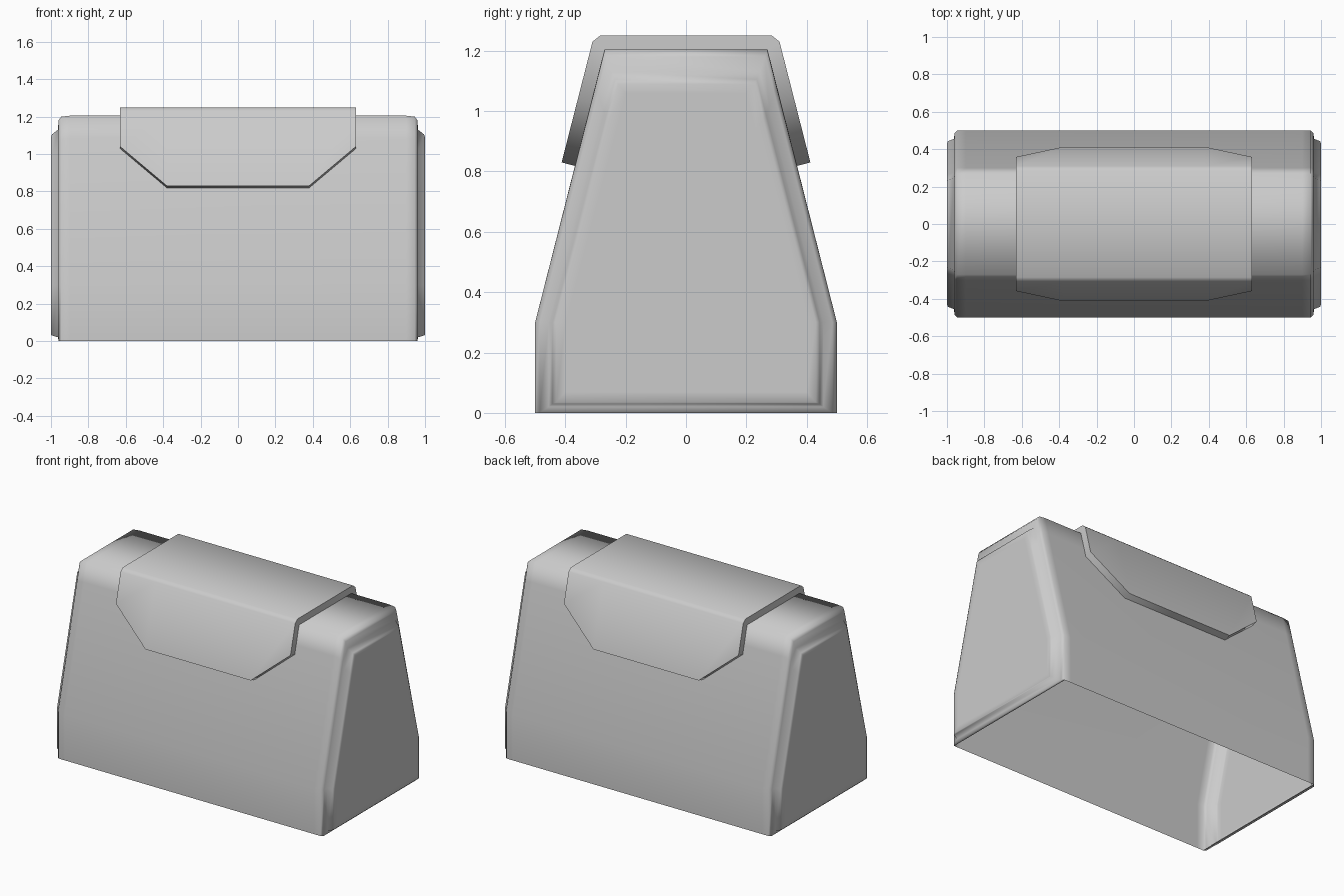
import bpy, bmesh

if "Cube" in bpy.data.objects:
    bpy.data.objects.remove(bpy.data.objects["Cube"])


def finish(name, bm, angle):
    mesh = bpy.data.meshes.new(name)
    bm.to_mesh(mesh)
    bm.free()
    ob = bpy.data.objects.new(name, mesh)
    bpy.context.collection.objects.link(ob)
    bpy.ops.object.select_all(action='DESELECT')
    ob.select_set(True)
    bpy.context.view_layer.objects.active = ob
    bpy.ops.object.shade_smooth_by_angle(angle=angle)
    return ob


def section(base, top, z0, z1):
    # tapered cross-section, open at the bottom, from front foot to back foot
    mid = top + 0.12 * (base - top) / (z1 - 0.3)
    half = [(-base, z0), (-base, 0.3), (-mid, z1 - 0.12), (-top, z1)]
    return half + [(-y, z) for y, z in reversed(half)]


# Cover shell: rings along x, stepping in to a raised panel at each end
steps = [
    (0.90, section(0.50, 0.27, 0.0, 1.205)),
    (0.945, section(0.50, 0.27, 0.0, 1.20)),
    (0.96, section(0.485, 0.262, 0.0, 1.18)),
    (0.962, section(0.455, 0.245, 0.02, 1.13)),
    (0.995, section(0.443, 0.235, 0.03, 1.105)),
    (1.00, section(0.43, 0.225, 0.035, 1.09)),
    (1.00, section(0.40, 0.20, 0.07, 1.06)),
]
rings = [(-x, s) for x, s in reversed(steps)] + steps
bm = bmesh.new()
loops = [[bm.verts.new((x, y, z)) for y, z in s] for x, s in rings]
last = len(loops) - 1
for k in range(last):
    a, b = loops[k], loops[k + 1]
    for i in range(len(a) - 1):
        bm.faces.new((a[i], b[i], b[i + 1], a[i + 1]))
    if k < 5 or k > last - 6:          # underside of the end panels
        bm.faces.new((a[-1], b[-1], b[0], a[0]))
bm.faces.new(loops[0])
bm.faces.new(list(reversed(loops[-1])))
finish("cover_shell", bm, 1.5)

# Saddle pad draped over the top, with cut lower corners
bm = bmesh.new()
cols = []
for x, low in ((-0.63, 1.04), (-0.38, 0.83), (0.38, 0.83), (0.63, 1.04)):
    y_low = 0.31 + (1.23 - low) * 0.2556
    half = [(-y_low, low), (-0.31, 1.23), (-0.285, 1.25)]
    prof = half + [(-y, z) for y, z in reversed(half)]
    cols.append([bm.verts.new((x, y, z)) for y, z in prof])
for a, b in zip(cols, cols[1:]):
    for i in range(len(a) - 1):
        bm.faces.new((a[i], b[i], b[i + 1], a[i + 1]))
pad = finish("saddle_pad", bm, 0.9)
rim = pad.modifiers.new("rim", 'SOLIDIFY')
rim.thickness = 0.05
rim.offset = -1
rim.use_rim_only = True
bpy.ops.object.modifier_apply(modifier="rim")
bpy.ops.object.shade_smooth_by_angle(angle=0.9)
